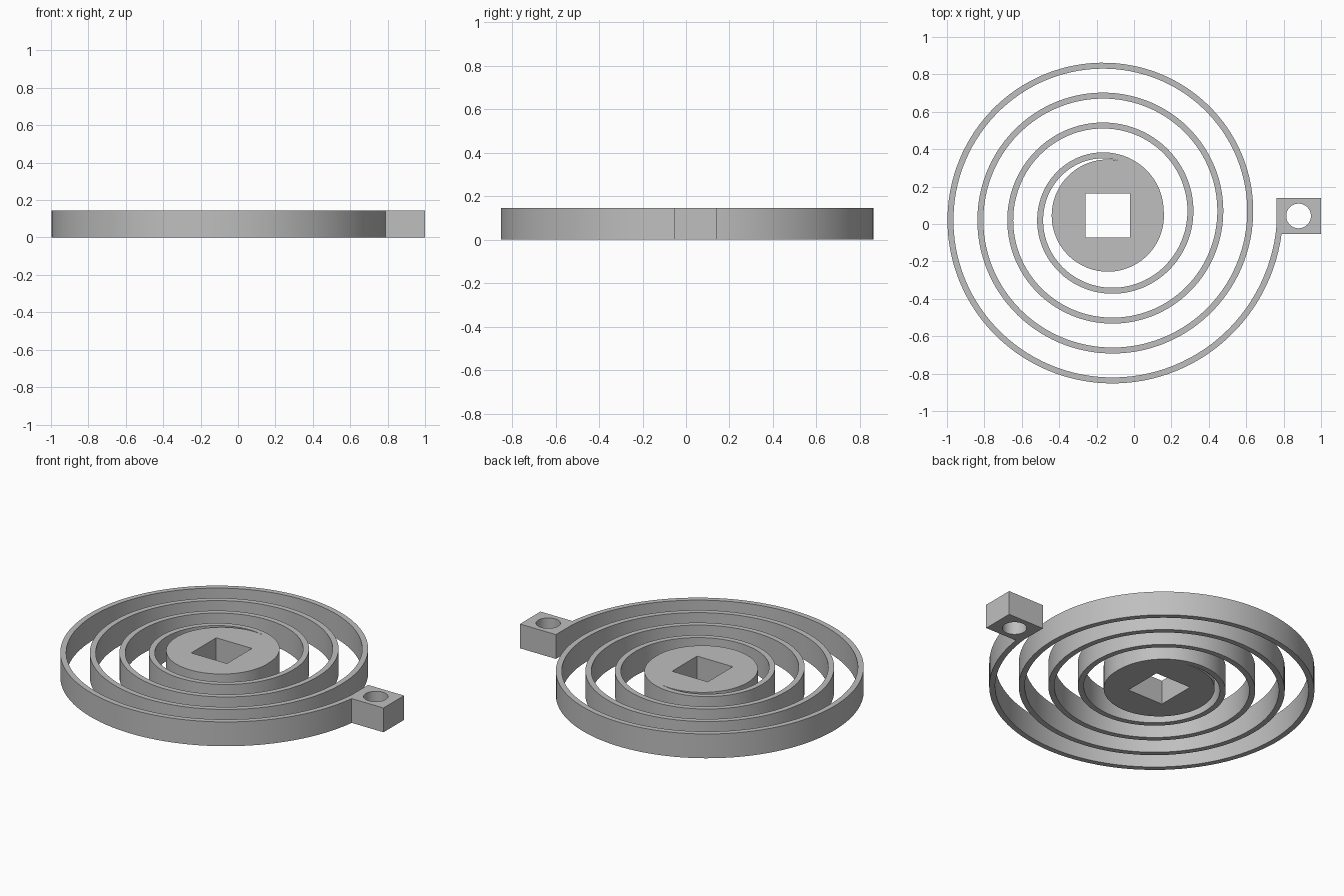
import bpy, bmesh, math

HEIGHT = 0.145
CENTRE = (-0.14, 0.045)

cube = bpy.data.objects.get("Cube")
if cube:
    bpy.data.objects.remove(cube, do_unlink=True)

steel = bpy.data.materials.new("grey_steel")
steel.use_nodes = True
colour = (0.52, 0.52, 0.52, 1)
steel.diffuse_color = colour
steel.node_tree.nodes["Principled BSDF"].inputs["Base Color"].default_value = colour


def circle(radius, n):
    turn = [2 * math.pi * i / n for i in range(n)]
    return [(radius * math.cos(a), radius * math.sin(a)) for a in turn]


def rectangle(half_x, half_y, n):
    """Rectangle outline with n points (a multiple of 8, so corners are hit)."""
    points = []
    for x, y in circle(1, n):
        m = max(abs(x), abs(y))
        points.append((half_x * x / m, half_y * y / m))
    return points


def plate(name, inner, outer, centre, closed=True):
    """Upright slab between two matching outlines, joined up or with end caps."""
    bm = bmesh.new()
    sections = []
    for (ix, iy), (ox, oy) in zip(inner, outer):
        corners = ((ix, iy, 0), (ox, oy, 0), (ox, oy, HEIGHT), (ix, iy, HEIGHT))
        sections.append([bm.verts.new(c) for c in corners])
    pairs = list(zip(sections, sections[1:]))
    if closed:
        pairs.append((sections[-1], sections[0]))
    else:
        bm.faces.new(sections[0])
        bm.faces.new(sections[-1])
    for a, b in pairs:
        for k in range(4):
            j = (k + 1) % 4
            bm.faces.new((a[k], a[j], b[j], b[k]))
    bmesh.ops.recalc_face_normals(bm, faces=bm.faces)
    mesh = bpy.data.meshes.new(name)
    bm.to_mesh(mesh)
    bm.free()
    mesh.materials.append(steel)
    obj = bpy.data.objects.new(name, mesh)
    obj.location = (*centre, 0)
    bpy.context.collection.objects.link(obj)
    bpy.ops.object.select_all(action='DESELECT')
    obj.select_set(True)
    bpy.context.view_layer.objects.active = obj
    bpy.ops.object.shade_smooth_by_angle(angle=math.radians(30))
    return obj


# Round hub with a square drive hole
plate("hub", rectangle(0.118, 0.118, 96), circle(0.3, 96), CENTRE)

# Spring band: four turns of an even spiral, growing out of the hub
TURNS, STEPS, PITCH, THICK = 4, 120, 0.16, 0.032


def spiral(start_radius):
    points = []
    for i in range(TURNS * STEPS + 1):
        t = i / STEPS
        r = start_radius + PITCH * t
        points.append((r * math.cos(math.tau * t), r * math.sin(math.tau * t)))
    return points


plate("spiral_spring", spiral(0.297 - THICK), spiral(0.297), CENTRE, closed=False)

# Square mounting lug with a round hole at the outer end
plate("mounting_lug", circle(0.066, 64), rectangle(0.119, 0.097, 64), (0.88, 0.043))
